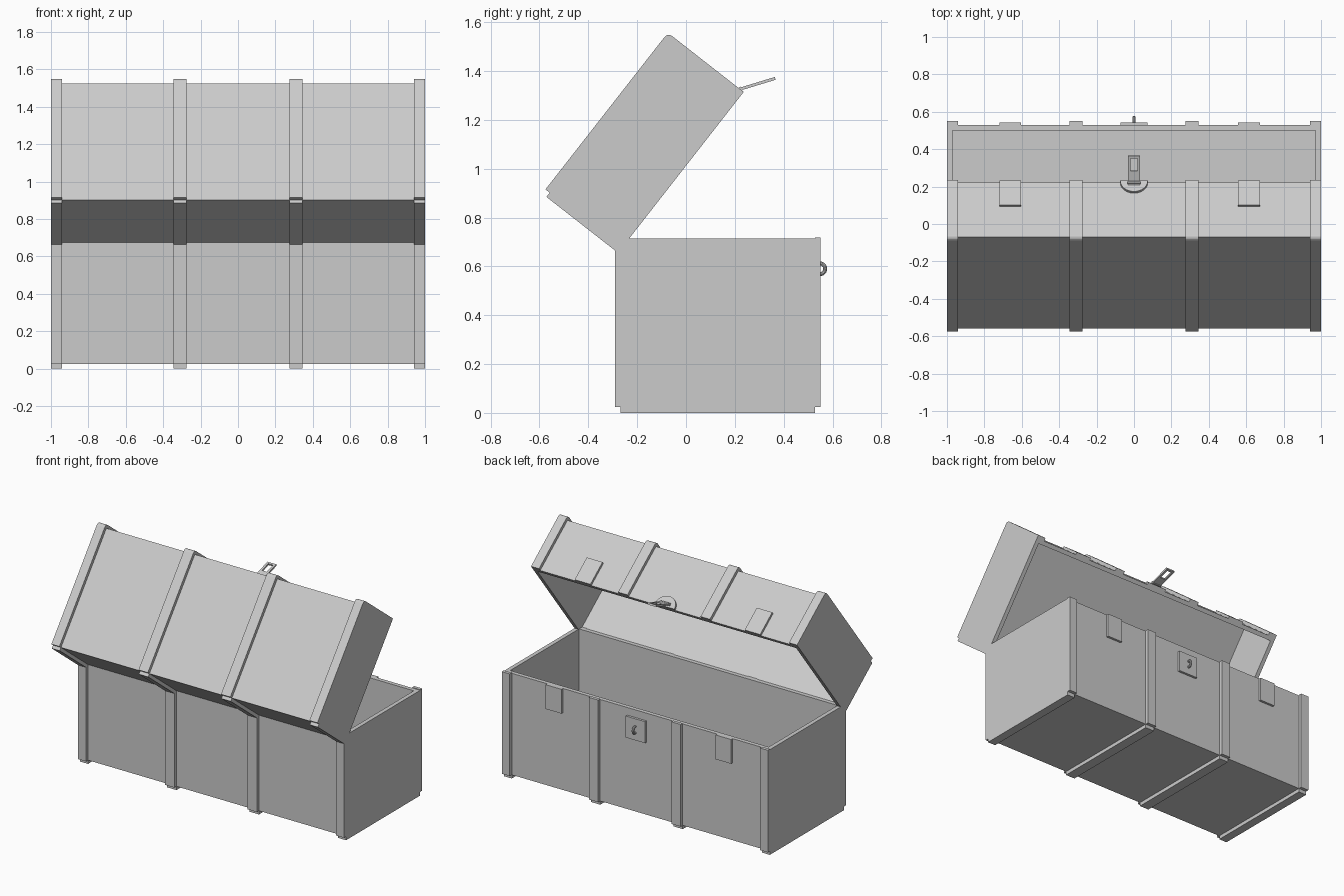
import bpy, bmesh, math
from mathutils import Vector, Matrix

if "Cube" in bpy.data.objects:
    bpy.data.objects.remove(bpy.data.objects["Cube"])

T = 0.022                       # strap thickness
WALL = 0.04
LID_ANGLE = math.radians(52)    # lid is built flat, then swung open about the x axis
STRAPS = [(-1, -0.94), (-0.345, -0.275), (0.275, 0.345), (0.94, 1)]


def finish(name, bm, angle=0.0):
    bmesh.ops.recalc_face_normals(bm, faces=bm.faces)
    me = bpy.data.meshes.new(name)
    bm.to_mesh(me)
    bm.free()
    ob = bpy.data.objects.new(name, me)
    bpy.context.collection.objects.link(ob)
    ob.rotation_euler.x = angle
    return ob


def add_box(bm, lo, hi):
    lo, hi = Vector(lo), Vector(hi)
    m = Matrix.Translation((lo + hi) / 2) @ Matrix.Diagonal((*(hi - lo), 1))
    return bmesh.ops.create_cube(bm, size=1, matrix=m)["verts"]


def box(name, lo, hi, angle=0.0):
    bm = bmesh.new()
    add_box(bm, lo, hi)
    return finish(name, bm, angle)


def hollow(name, lo, hi, open_dir, angle=0.0):
    """Box with one side (+z or -z) hollowed out to the wall thickness."""
    bm = bmesh.new()
    add_box(bm, lo, hi)
    bm.normal_update()
    face = max(bm.faces, key=lambda f: f.normal.z * open_dir)
    bmesh.ops.inset_region(bm, faces=[face], thickness=WALL)
    inner = bmesh.ops.extrude_discrete_faces(bm, faces=[face])["faces"][0]
    depth = hi[2] - lo[2] - WALL
    bmesh.ops.translate(bm, verts=inner.verts, vec=(0, 0, -depth * open_dir))
    return finish(name, bm, angle)


def prism(name, profile, x0, x1, angle=0.0):
    """Extrude a (y, z) outline along x."""
    bm = bmesh.new()
    f = bm.faces.new([bm.verts.new((x0, y, z)) for y, z in profile])
    out = bmesh.ops.extrude_face_region(bm, geom=[f])["geom"]
    bmesh.ops.translate(bm, verts=[v for v in out if isinstance(v, bmesh.types.BMVert)],
                        vec=(x1 - x0, 0, 0))
    return finish(name, bm, angle)


# Chest body and lid shells
BY0, BY1, BZ0, BZ1 = -0.268, 0.528, 0.025, 0.715
LY0, LY1, LZ0, LZ1 = 0.367, 1.159, 0.623, 0.995
hollow("chest_body", (-1, BY0, BZ0), (1, BY1, BZ1), 1)
hollow("lid_shell", (-1, LY0, LZ0), (1, LY1, LZ1), -1, LID_ANGLE)

# Straps around body and lid
for i, (a, b) in enumerate(STRAPS):
    box(f"body_strap_bottom_{i}", (a, BY0, 0), (b, BY1, BZ0))
    box(f"body_strap_back_{i}", (a, BY0 - T, BZ0), (b, BY0, BZ1))
    box(f"body_strap_front_{i}", (a, BY1, BZ0), (b, BY1 + T, BZ1 + 0.004))
    box(f"lid_strap_back_{i}", (a, LY0 - T, LZ0), (b, LY0, LZ1), LID_ANGLE)
    # top and front strap with a rounded bend
    bend = [(LY1 + T * math.sin(k * math.pi / 8), LZ1 + T * math.cos(k * math.pi / 8))
            for k in range(5)]
    outline = [(LY0, LZ1), (LY0, LZ1 + T)] + bend + [(LY1 + T, LZ0), (LY1, LZ0), (LY1, LZ1)]
    prism(f"lid_strap_front_{i}", outline, a, b, LID_ANGLE)

# Matching catch plates on body and lid
for i, (a, b) in enumerate([(-0.72, -0.604), (0.556, 0.674)]):
    box(f"body_catch_plate_{i}", (a, BY1, BZ1 - 0.165), (b, BY1 + 0.016, BZ1))
    box(f"lid_catch_plate_{i}", (a, LY1, LZ0), (b, LY1 + 0.016, LZ0 + 0.165), LID_ANGLE)

# Lock plate and staple ring
box("lock_plate", (-0.073, BY1, 0.517), (0.073, BY1 + 0.016, 0.663))
bpy.ops.mesh.primitive_torus_add(location=(0, 0.548, 0.59), rotation=(0, math.pi / 2, 0),
                                 major_radius=0.022, minor_radius=0.008,
                                 major_segments=24, minor_segments=10)
bpy.context.object.name = "lock_staple"
bpy.ops.object.shade_smooth_by_angle()

# Half-round hasp mount on the lid
bm = bmesh.new()
arc = [bm.verts.new((0.074 * math.cos(k * math.pi / 16), LY1,
                     LZ0 + 0.074 * math.sin(k * math.pi / 16))) for k in range(17)]
f = bm.faces.new(arc)
out = bmesh.ops.extrude_face_region(bm, geom=[f])["geom"]
bmesh.ops.translate(bm, verts=[v for v in out if isinstance(v, bmesh.types.BMVert)],
                    vec=(0, 0.016, 0))
finish("hasp_mount", bm, LID_ANGLE)

# Slotted hasp sticking out from the lid edge
bm = bmesh.new()
H = 0.006
outer = [(-0.033, -0.012), (0.033, -0.012), (0.033, 0.15), (-0.033, 0.15)]
inner = [(-0.018, 0.066), (0.018, 0.066), (0.018, 0.136), (-0.018, 0.136)]
o = [bm.verts.new((x, y, -H)) for x, y in outer]
n = [bm.verts.new((x, y, -H)) for x, y in inner]
faces = [bm.faces.new((o[k], o[(k + 1) % 4], n[(k + 1) % 4], n[k])) for k in range(4)]
out = bmesh.ops.extrude_face_region(bm, geom=faces)["geom"]
bmesh.ops.translate(bm, verts=[v for v in out if isinstance(v, bmesh.types.BMVert)],
                    vec=(0, 0, 2 * H))
hasp = finish("hasp", bm, math.radians(17))
hasp.location = (0, 0.222, 1.326)

# Hasp hinge pin
bpy.ops.mesh.primitive_cylinder_add(vertices=12, radius=0.009, depth=0.072,
                                    location=(0, 0.224, 1.327), rotation=(0, math.pi / 2, 0))
bpy.context.object.name = "hasp_pin"
bpy.ops.object.shade_smooth_by_angle()
